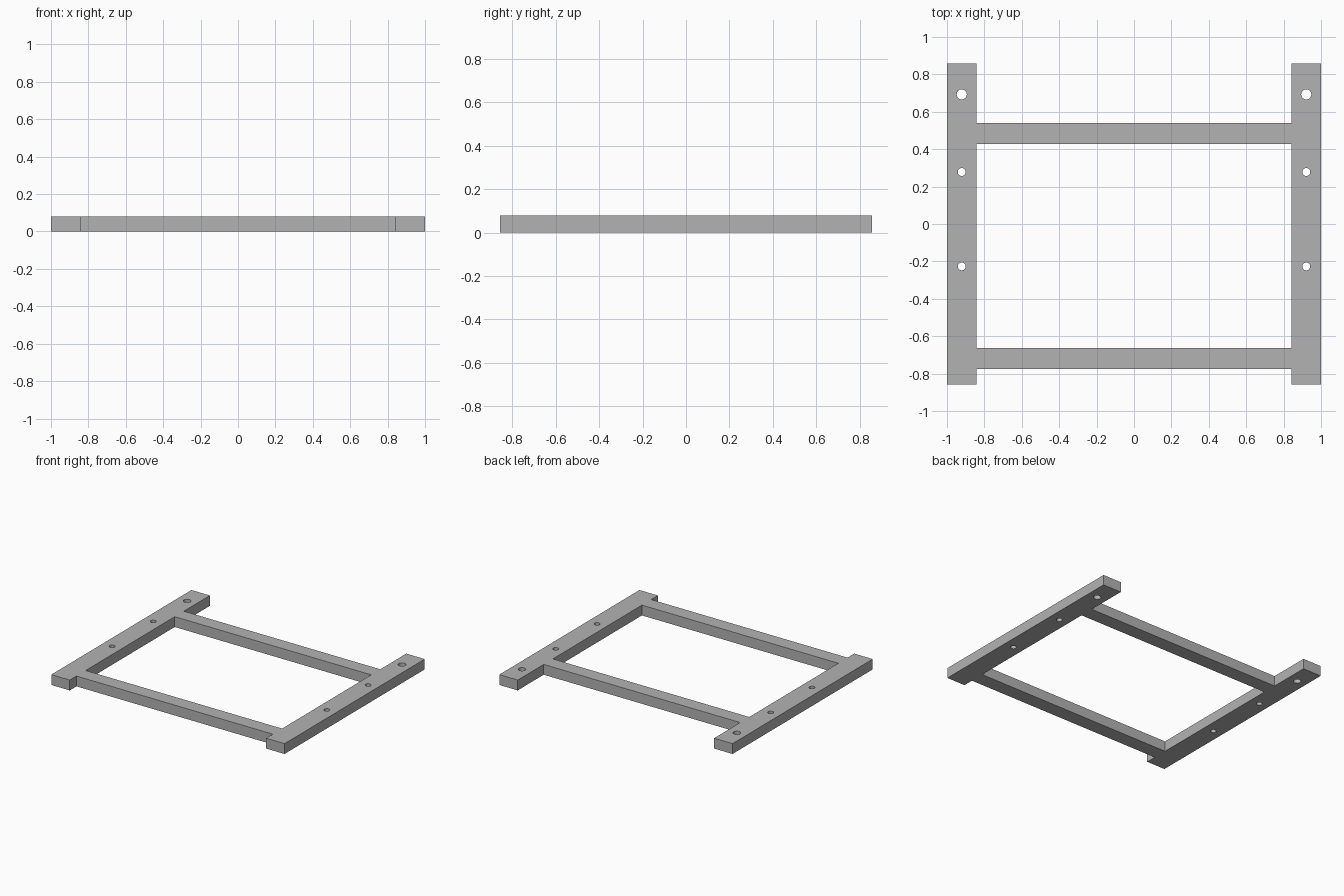
import bpy
import bmesh
from math import cos, sin, tau

if "Cube" in bpy.data.objects:
    bpy.data.objects.remove(bpy.data.objects["Cube"])

THICK = 0.08
RAIL_OUT, RAIL_IN, RAIL_END = 1.0, 0.842, 0.858
HOLE_X = 0.921
BACK_BAR = (0.428, 0.54)
FRONT_BAR = (-0.776, -0.663)
HOLES = [(0.693, 0.027), (0.278, 0.021), (-0.227, 0.021)]  # y, radius

grey = bpy.data.materials.new("plain grey")
grey.use_nodes = True
grey.diffuse_color = (0.45, 0.45, 0.45, 1)
grey.node_tree.nodes["Principled BSDF"].inputs["Base Color"].default_value = grey.diffuse_color

profile = bpy.data.curves.new("frame_profile", "CURVE")
profile.dimensions = "2D"
profile.fill_mode = "BOTH"
profile.extrude = THICK / 2


def add_loop(points):
    spline = profile.splines.new("POLY")
    spline.points.add(len(points) - 1)
    for target, (x, y) in zip(spline.points, points):
        target.co = (x, y, 0, 1)
    spline.use_cyclic_u = True


def circle(cx, cy, r, sides=32):
    return [(cx + r * cos(tau * i / sides), cy + r * sin(tau * i / sides))
            for i in range(sides)]


# Outer outline: two long rails joined by the crossbars
half = [(RAIL_IN, FRONT_BAR[0]), (RAIL_IN, -RAIL_END), (RAIL_OUT, -RAIL_END),
        (RAIL_OUT, RAIL_END), (RAIL_IN, RAIL_END), (RAIL_IN, BACK_BAR[1])]
add_loop(half + [(-x, y) for x, y in reversed(half)])

# Central opening
y0, y1 = FRONT_BAR[1], BACK_BAR[0]
add_loop([(-RAIL_IN, y0), (RAIL_IN, y0), (RAIL_IN, y1), (-RAIL_IN, y1)])

# Bolt holes through both rails
for side in (-1, 1):
    for y, r in HOLES:
        add_loop(circle(side * HOLE_X, y, r))

# Turn the profile into a solid mesh standing on the ground
source = bpy.data.objects.new("frame_profile", profile)
bpy.context.collection.objects.link(source)
depsgraph = bpy.context.evaluated_depsgraph_get()
mesh = bpy.data.meshes.new_from_object(source.evaluated_get(depsgraph))
bpy.data.objects.remove(source)
bpy.data.curves.remove(profile)

bm = bmesh.new()
bm.from_mesh(mesh)
bmesh.ops.remove_doubles(bm, verts=bm.verts, dist=0.0001)
bmesh.ops.recalc_face_normals(bm, faces=bm.faces)
bmesh.ops.translate(bm, verts=bm.verts, vec=(0, 0, THICK / 2))
bm.to_mesh(mesh)
bm.free()

mesh.name = "mounting_frame"
mesh.materials.clear()
mesh.materials.append(grey)
frame = bpy.data.objects.new("mounting_frame", mesh)
bpy.context.collection.objects.link(frame)

bpy.ops.object.select_all(action="DESELECT")
frame.select_set(True)
bpy.context.view_layer.objects.active = frame
bpy.ops.object.shade_smooth_by_angle(angle=0.5)
